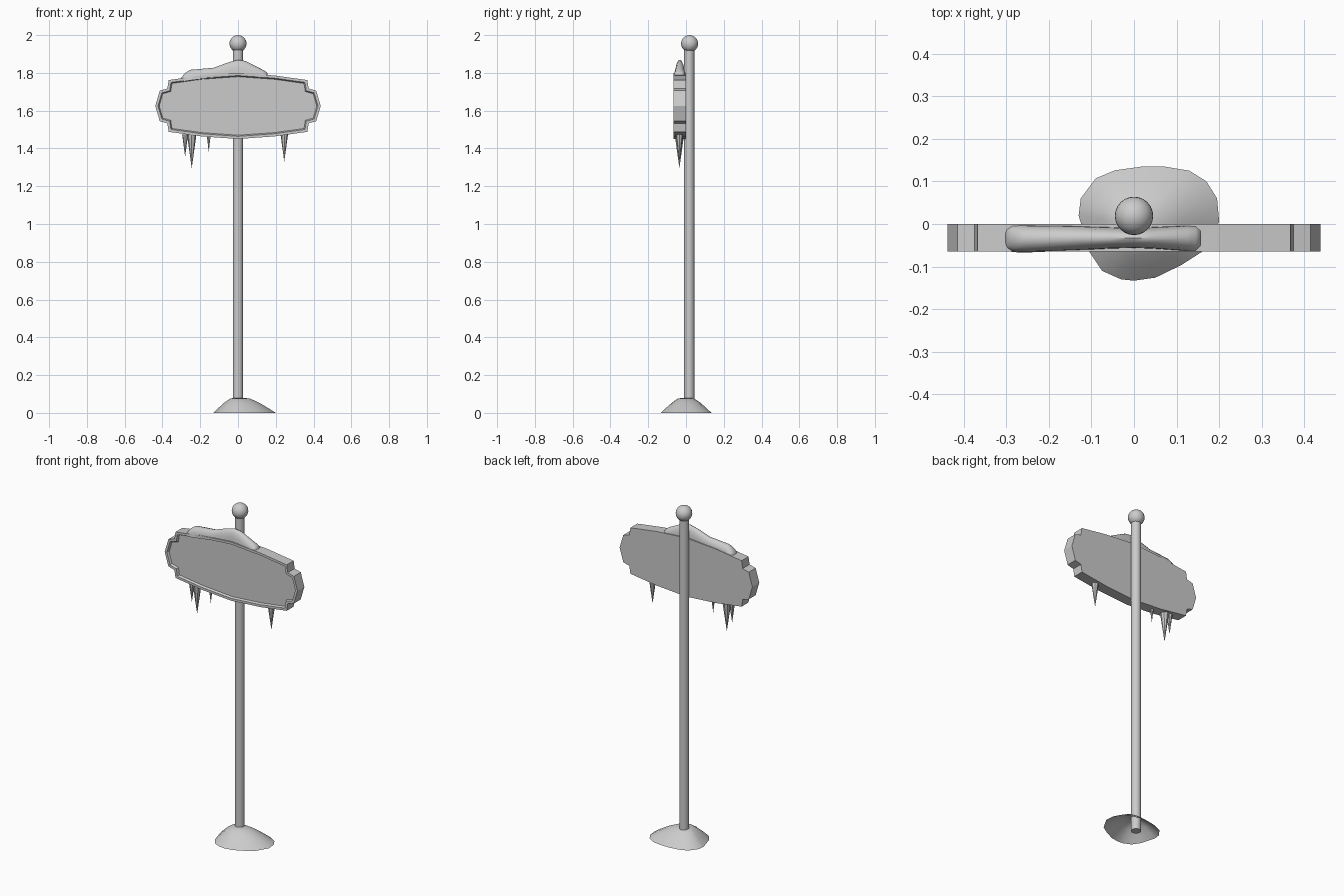
import bpy, bmesh, math

if "Cube" in bpy.data.objects:
    bpy.data.objects.remove(bpy.data.objects["Cube"])

CZ = 1.625      # sign centre height
POLE_Y = 0.017


def finish(name, bm, smooth=None):
    bmesh.ops.recalc_face_normals(bm, faces=bm.faces)
    me = bpy.data.meshes.new(name)
    bm.to_mesh(me)
    bm.free()
    ob = bpy.data.objects.new(name, me)
    bpy.context.collection.objects.link(ob)
    if smooth:
        bpy.ops.object.select_all(action='DESELECT')
        ob.select_set(True)
        bpy.context.view_layer.objects.active = ob
        bpy.ops.object.shade_smooth_by_angle(angle=math.radians(smooth))
    return ob


def loft(bm, rings, closed=True):
    """Skin matching vertex rings; returns the rings as BMVerts."""
    vr = [[bm.verts.new(p) for p in r] for r in rings]
    n = len(vr[0])
    for a, b in zip(vr, vr[1:]):
        for i in range(n if closed else n - 1):
            j = (i + 1) % n
            bm.faces.new((a[i], a[j], b[j], b[i]))
    return vr


def cone(name, x, y, z0, z1, r0, r1, n, smooth=40):
    bm = bmesh.new()
    bmesh.ops.create_cone(bm, cap_ends=True, segments=n, radius1=r0,
                          radius2=r1, depth=z1 - z0)
    bmesh.ops.translate(bm, verts=bm.verts, vec=(x, y, (z0 + z1) / 2))
    return finish(name, bm, smooth)


# Pole and ball finial
cone("pole", 0, POLE_Y, 0, 1.93, 0.027, 0.027, 16)
bm = bmesh.new()
bmesh.ops.create_uvsphere(bm, u_segments=24, v_segments=14, radius=0.045)
bmesh.ops.translate(bm, verts=bm.verts, vec=(0, POLE_Y + 0.002, 1.955))
finish("finial", bm, 60)

# Sign board: quarter outline mirrored to all four corners
q = [(0, .175), (.195, .161), (.367, .137), (.374, .092), (.414, .081), (.438, 0)]
right = q + [(x, -z) for x, z in q[-2::-1]]
outline = right + [(-x, z) for x, z in right[-2:0:-1]]
bm = bmesh.new()
back, front = loft(bm, [[(x, y, CZ + z) for x, z in outline] for y in (0, -.065)])
bm.faces.new(back)
panel = bm.faces.new(front)
bmesh.ops.recalc_face_normals(bm, faces=bm.faces)
bmesh.ops.inset_region(bm, faces=[panel], thickness=.014, use_even_offset=True)
bmesh.ops.inset_region(bm, faces=[panel], thickness=.006, depth=-.012,
                       use_even_offset=True)
finish("sign_board", bm)

# Snow drift on the top edge: x, base z, crest z, front y, back y
stations = [(-.302, 1.755, 1.772, -.060, -.006), (-.285, 1.755, 1.795, -.066, -.002),
            (-.255, 1.76, 1.816, -.067, -.002), (-.13, 1.775, 1.827, -.062, -.004),
            (-.05, 1.78, 1.856, -.058, -.007), (0, 1.785, 1.869, -.057, -.009),
            (.04, 1.785, 1.863, -.058, -.007), (.125, 1.775, 1.82, -.065, -.003),
            (.145, 1.775, 1.808, -.064, -.004), (.156, 1.775, 1.797, -.056, -.012)]
rings = []
for x, zb, zt, y0, y1 in stations:
    ring = []
    for k in range(9):
        a = math.pi * k / 8
        ring.append((x, (y0 + y1) / 2 - (y1 - y0) / 2 * math.cos(a),
                     zb + (zt - zb) * math.sin(a) ** .8))
    rings.append(ring)
bm = bmesh.new()
vr = loft(bm, rings)
bm.faces.new(vr[0])
bm.faces.new(vr[-1])
finish("top_snow", bm, 50)

# Icicles: x, tip z, radius
for i, (x, tip, r) in enumerate([(-.28, 1.355, .016), (-.245, 1.295, .025),
                                 (-.155, 1.382, .011), (.245, 1.33, .02)]):
    cone(f"icicle_{i + 1}", x, -.035, tip, 1.475, 0, r, 8)

# Snow mound at the foot: uneven outline, open underneath
foot = [(-.13, .02), (-.125, .06), (-.09, .107), (-.045, .126), (.02, .135),
        (.07, .135), (.13, .125), (.17, .1), (.195, .06), (.2, .005),
        (.16, -.065), (.11, -.097), (.05, -.126), (0, -.133), (-.03, -.13),
        (-.075, -.11), (-.105, -.065)]
bm = bmesh.new()
vr = loft(bm, [[(x * s, y * s, z) for x, y in foot]
               for s, z in ((1, 0), (.78, .028), (.55, .055), (.33, .075), (.15, .08))])
bm.faces.new(vr[-1])
finish("foot_snow", bm, 60)
